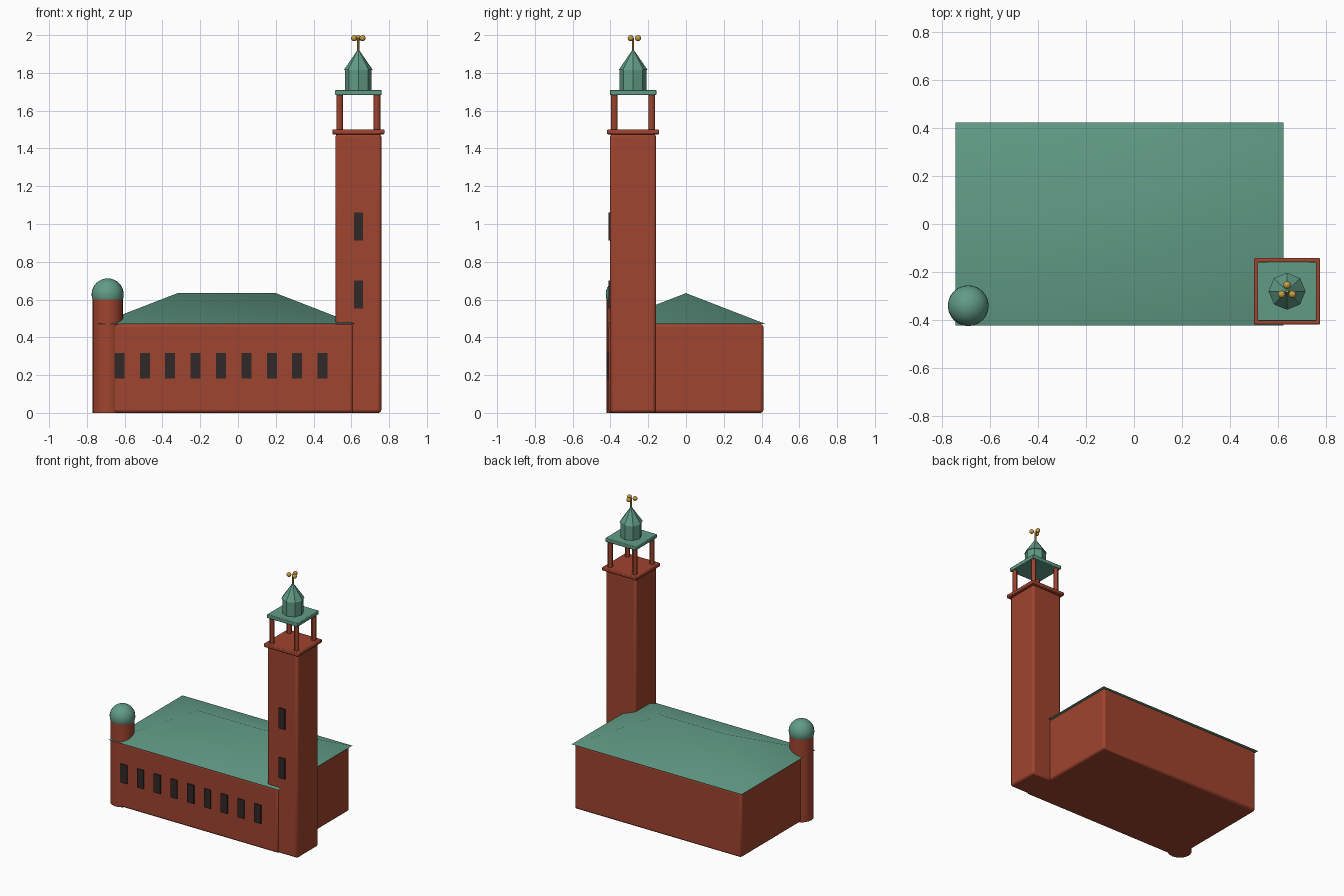
import bpy, math
from math import radians, sin, cos

if "Cube" in bpy.data.objects:
    bpy.data.objects.remove(bpy.data.objects["Cube"])


def material(name, rgb):
    m = bpy.data.materials.new(name)
    m.diffuse_color = (*rgb, 1)
    m.use_nodes = True
    m.node_tree.nodes["Principled BSDF"].inputs["Base Color"].default_value = m.diffuse_color
    return m


BRICK = material("red_brick", (0.35, 0.058, 0.028))
COPPER = material("green_copper", (0.12, 0.33, 0.24))
DARK = material("dark_window", (0.03, 0.022, 0.021))
GOLD = material("gold", (0.58, 0.34, 0.06))

TX, TY = 0.637, -0.28      # tower axis
HX = -0.06                 # hall centre


def finish(name, mat, bevel=0):
    o = bpy.context.object
    o.name = name
    o.data.materials.append(mat)
    if bevel:
        b = o.modifiers.new("soft_edges", "BEVEL")
        b.width, b.segments = bevel, 2
    bpy.ops.object.shade_smooth_by_angle(angle=radians(30))
    return o


def box(name, mat, x, y, z0, z1, w, d, bevel=0):
    bpy.ops.mesh.primitive_cube_add(size=1, location=(x, y, (z0 + z1) / 2))
    bpy.context.object.scale = (w, d, z1 - z0)
    bpy.ops.object.transform_apply(location=False, rotation=False, scale=True)
    return finish(name, mat, bevel)


def cone(name, mat, x, y, z0, z1, r0, r1, sides):
    bpy.ops.mesh.primitive_cone_add(vertices=sides, radius1=r0, radius2=r1,
                                    depth=z1 - z0, location=(x, y, (z0 + z1) / 2))
    return finish(name, mat)


def ball(name, mat, x, y, z, r, seg, rings):
    bpy.ops.mesh.primitive_uv_sphere_add(segments=seg, ring_count=rings,
                                         radius=r, location=(x, y, z))
    return finish(name, mat)


# Main hall
box("hall", BRICK, HX, 0, 0, 0.47, 1.34, 0.82, 0.015)

# Hipped roof: eave rectangle closing to a ridge line
ex, ey, rx = 0.683, 0.423, 0.26
verts = [(-ex, -ey, 0), (ex, -ey, 0), (ex, ey, 0), (-ex, ey, 0),
         (-rx, 0, 0.164), (rx, 0, 0.164)]
faces = [(0, 1, 5, 4), (1, 2, 5), (2, 3, 4, 5), (3, 0, 4), (3, 2, 1, 0)]
mesh = bpy.data.meshes.new("hall_roof")
mesh.from_pydata(verts, [], faces)
roof = bpy.data.objects.new("hall_roof", mesh)
roof.location = (HX, 0, 0.47)
bpy.context.collection.objects.link(roof)
bpy.ops.object.select_all(action="DESELECT")
roof.select_set(True)
bpy.context.view_layer.objects.active = roof
finish("hall_roof", COPPER)

# Row of hall windows
for i in range(9):
    box(f"hall_window_{i + 1}", DARK, -0.628 + i * 0.1345, -0.413,
        0.183, 0.318, 0.053, 0.009)

# Corner turret with dome
cone("turret", BRICK, -0.69, -0.34, 0, 0.63, 0.08, 0.08, 24)
ball("turret_dome", COPPER, -0.69, -0.34, 0.627, 0.085, 24, 16)

# Tower shaft with windows
box("tower", BRICK, TX, TY, 0, 1.477, 0.243, 0.243, 0.015)
for i, z in enumerate((0.552, 0.912)):
    box(f"tower_window_{i + 1}", DARK, TX, TY - 0.1245, z, z + 0.149, 0.048, 0.009)

# Open belfry: gallery, four columns, slab
box("belfry_gallery", BRICK, TX, TY, 1.475, 1.5, 0.276, 0.276, 0.005)
for sx in (-1, 1):
    for sy in (-1, 1):
        cone("belfry_column", BRICK, TX + sx * 0.099, TY + sy * 0.099,
             1.495, 1.69, 0.0175, 0.0175, 12)
box("belfry_roof_slab", COPPER, TX, TY, 1.683, 1.71, 0.246, 0.246, 0.004)

# Eight-sided lantern and spire
cone("lantern", COPPER, TX, TY, 1.705, 1.82, 0.071, 0.071, 8)
cone("spire", COPPER, TX, TY, 1.815, 1.927, 0.077, 0, 8)

# Finial: rod with three golden balls
cone("finial_rod", GOLD, TX, TY, 1.91, 1.985, 0.006, 0.006, 8)
for i in range(3):
    a = radians(90 + 120 * i)
    ball("finial_ball", GOLD, TX + 0.026 * cos(a), TY + 0.026 * sin(a),
         1.984, 0.016, 12, 8)
